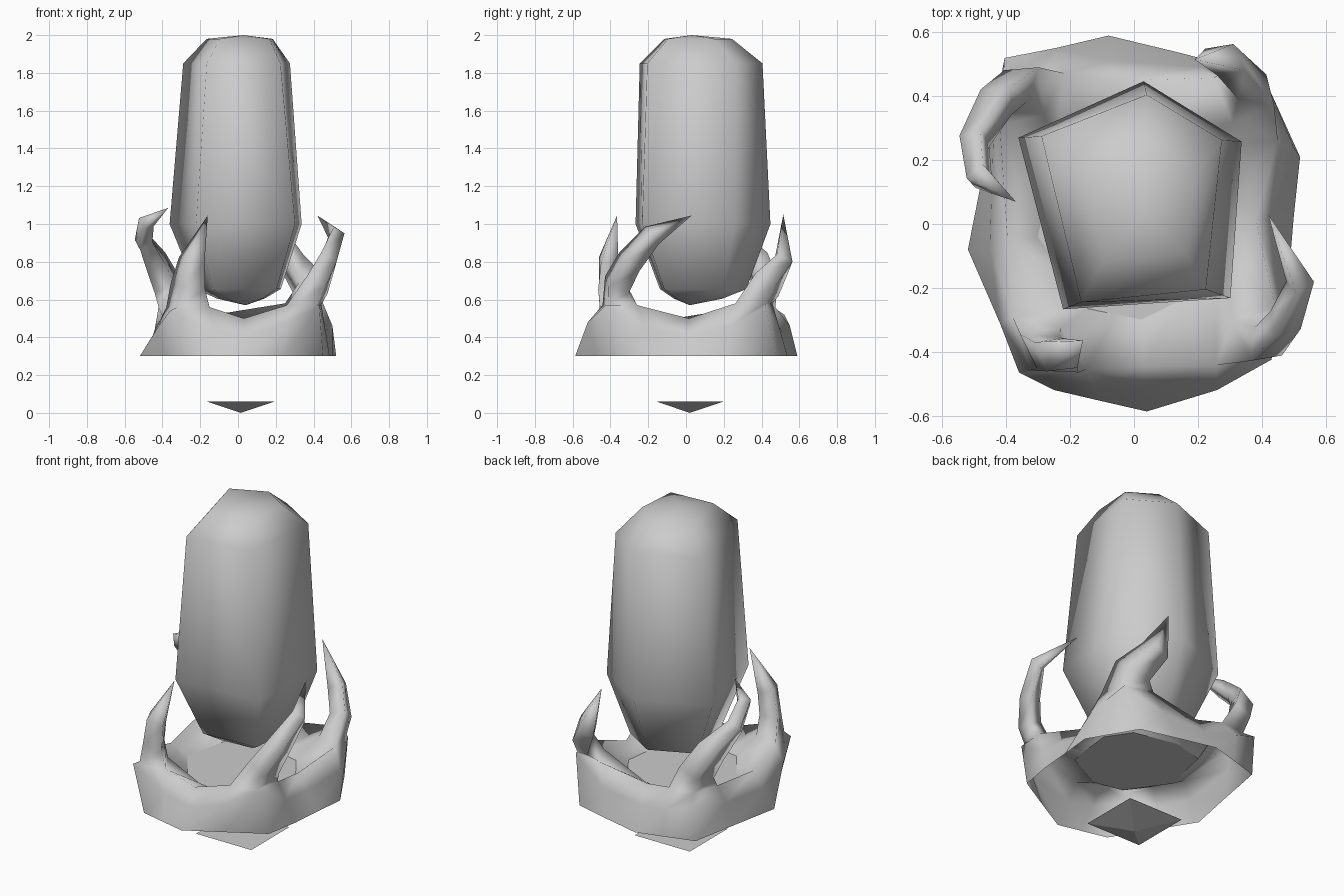
import bpy, bmesh
from mathutils import Vector

if "Cube" in bpy.data.objects:
    bpy.data.objects.remove(bpy.data.objects["Cube"])

grey = bpy.data.materials.new("stone grey")
grey.diffuse_color = (0.6, 0.6, 0.6, 1)
grey.use_nodes = True
grey.node_tree.nodes["Principled BSDF"].inputs["Base Color"].default_value = grey.diffuse_color


def make(name, bm, smooth=True):
    bmesh.ops.recalc_face_normals(bm, faces=bm.faces)
    me = bpy.data.meshes.new(name)
    bm.to_mesh(me)
    bm.free()
    me.materials.append(grey)
    for p in me.polygons:
        p.use_smooth = smooth
    ob = bpy.data.objects.new(name, me)
    bpy.context.collection.objects.link(ob)
    return ob


def ring(bm, pts):
    return [bm.verts.new(p) for p in pts]


def bridge(bm, a, b):
    n = len(a)
    for i in range(n):
        j = (i + 1) % n
        bm.faces.new((a[i], a[j], b[j], b[i]))


def fan(bm, loop, tip):
    t = bm.verts.new(tip)
    for i in range(len(loop)):
        bm.faces.new((t, loop[i], loop[(i + 1) % len(loop)]))


# Five-sided crystal: rings scaled about its axis, tapering to both ends
penta = [(0.03, 0.447), (0.337, 0.258), (0.302, -0.232), (-0.222, -0.267), (-0.362, 0.27)]
shoulder = [(0.04, 0.405), (0.275, 0.263), (0.225, -0.205), (-0.165, -0.245), (-0.29, 0.275)]


def scaled(s, z, dy=0.0):
    return [(0.03 + (x - 0.03) * s, 0.05 + dy + (y - 0.05) * s, z) for x, y in penta]


bm = bmesh.new()
loops = [ring(bm, p) for p in (scaled(0.36, 0.605), scaled(0.64, 0.655, 0.015), scaled(1, 1.0),
                               [(x, y, 1.85) for x, y in shoulder], scaled(0.5, 1.98, -0.005))]
for a, b in zip(loops, loops[1:]):
    bridge(bm, a, b)
fan(bm, loops[0], (0.04, 0.02, 0.57))
fan(bm, loops[-1], (0.03, 0.03, 2.0))
make("crystal", bm)

# Cup foot outline, counter-clockwise: each valley is followed by the three points of a claw
foot = [(0.04, -0.587), (0.24, -0.475), (0.45, -0.355), (0.485, -0.16),
        (0.50, 0.02), (0.52, 0.21), (0.36, 0.48), (0.14, 0.537),
        (-0.08, 0.59), (-0.24, 0.545), (-0.41, 0.495), (-0.465, 0.20),
        (-0.52, -0.08), (-0.39, -0.29), (-0.25, -0.52), (-0.10, -0.555)]
valley_z = [0.50, 0.50, 0.53, 0.50]
# Outward ridge of each claw: station -> point on the wall
ridge = {1: (0.26, -0.52, 0.48), 2: (0.43, -0.425, 0.57),
         5: (0.50, 0.24, 0.46), 6: (0.425, 0.42, 0.57),
         9: (-0.25, 0.55, 0.46), 10: (-0.405, 0.52, 0.52),
         13: (-0.42, -0.31, 0.46), 14: (-0.36, -0.465, 0.54)}

# Claw centre lines (x, y, z, half width, half depth) and tips
claws = [
    ([(0.35, -0.35, 0.57, 0.13, 0.09), (0.42, -0.365, 0.68, 0.095, 0.065),
      (0.475, -0.30, 0.80, 0.08, 0.055), (0.52, -0.18, 0.94, 0.06, 0.045)], (0.42, 0.03, 1.045)),
    ([(0.35, 0.36, 0.58, 0.14, 0.09), (0.37, 0.43, 0.68, 0.11, 0.06),
      (0.285, 0.515, 0.80, 0.08, 0.055)], (0.19, 0.515, 1.05)),
    ([(-0.32, 0.39, 0.56, 0.13, 0.09), (-0.37, 0.43, 0.67, 0.10, 0.065),
      (-0.43, 0.38, 0.79, 0.09, 0.065), (-0.50, 0.26, 0.91, 0.06, 0.05),
      (-0.485, 0.15, 1.01, 0.05, 0.045)], (-0.37, 0.07, 1.085)),
    ([(-0.265, -0.375, 0.56, 0.14, 0.10), (-0.265, -0.405, 0.67, 0.11, 0.065),
      (-0.245, -0.41, 0.81, 0.08, 0.06)], (-0.16, -0.365, 1.045)),
]


def claw_rings(path, tip):
    """Four-point rings ordered: side, outside, other side, inside."""
    pts = [Vector(p[:3]) for p in path] + [Vector(tip)]
    res = []
    for i, (x, y, z, w, d) in enumerate(path):
        t = (pts[i + 1] - pts[i - 1]).normalized() if i else Vector((0, 0, 1))
        out = Vector((x, y, 0))
        out = (out - t * out.dot(t)).normalized()
        side = t.cross(out)
        res.append([pts[i] - side * w, pts[i] + out * d, pts[i] + side * w,
                    pts[i] - out * min(d, 0.06)])
    return res


# Cup with claws growing out of its rim
bm = bmesh.new()
low = ring(bm, [(x, y, 0.3) for x, y in foot])
inner_pts = [(x * 0.58, y * 0.51, 0.44) for x, y in foot]
inner = ring(bm, inner_pts)
rim = []
claw_inside = {}
for k, (path, tip) in enumerate(claws):
    x, y = foot[4 * k]
    rim.append(bm.verts.new((x * 0.76, y * 0.76, valley_z[k])))
    loops = [ring(bm, r) for r in claw_rings(path, tip)]
    for a, b in zip(loops, loops[1:]):
        bridge(bm, a, b)
    fan(bm, loops[-1], tip)
    rim += loops[0][:3]
    claw_inside[4 * k + 2] = loops[0][3]
# Outer wall with the claw ridges
wall = [bm.verts.new(ridge.get(i, low[i].co.lerp(r.co, 0.55))) for i, r in enumerate(rim)]
bridge(bm, low, wall)
bridge(bm, wall, rim)
# Ledge from the rim down to the floor, passing inside each claw
ledge = [claw_inside.get(i, r) for i, r in enumerate(rim)]
bridge(bm, ledge, inner)
make("cup_with_claws", bm)

# Flat floor inside the cup
bm = bmesh.new()
bm.faces.new(ring(bm, inner_pts))
make("cup_floor", bm, False)

# Floating inverted pyramid underneath
bm = bmesh.new()
top = ring(bm, [(-0.165, -0.155, 0.06), (0.195, -0.155, 0.06), (0.195, 0.2, 0.06),
                (-0.165, 0.2, 0.06)])
fan(bm, top, (0.015, 0.02, 0))
bm.faces.new(top)
make("bottom_point", bm, False)
